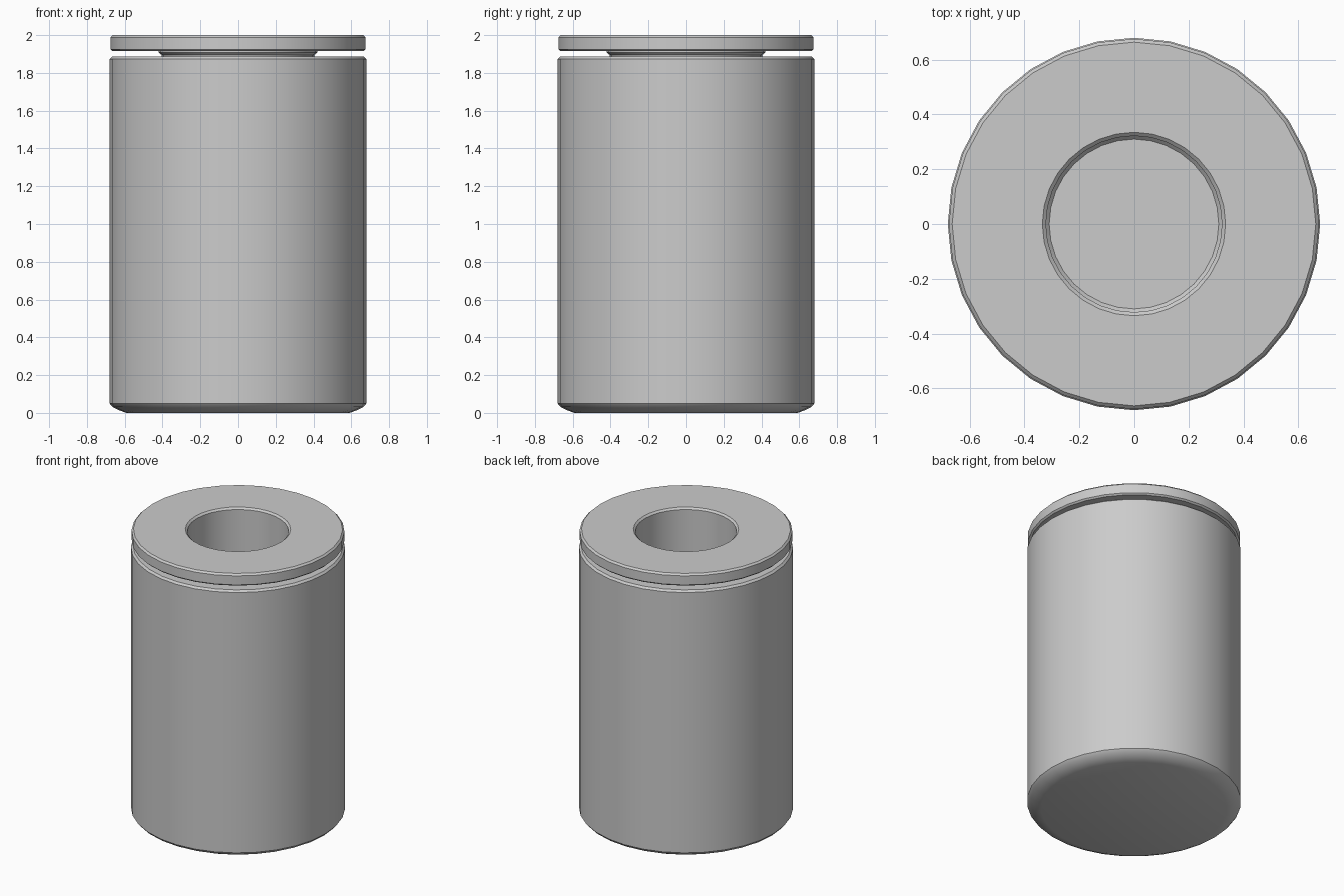
import bpy, bmesh, math

if "Cube" in bpy.data.objects:
    bpy.data.objects.remove(bpy.data.objects["Cube"])

SIDES = 32


def lathe(name, profile):
    """Revolve (radius, z) points around z; radius 0 closes the surface."""
    bm = bmesh.new()
    verts = [bm.verts.new((r, 0, z)) for r, z in profile]
    edges = [bm.edges.new(pair) for pair in zip(verts, verts[1:])]
    bmesh.ops.spin(bm, geom=verts + edges, cent=(0, 0, 0), axis=(0, 0, 1),
                   angle=math.tau, steps=SIDES, use_duplicate=False)
    bmesh.ops.remove_doubles(bm, verts=bm.verts, dist=0.0005)
    bmesh.ops.recalc_face_normals(bm, faces=bm.faces)
    mesh = bpy.data.meshes.new(name)
    bm.to_mesh(mesh)
    bm.free()
    obj = bpy.data.objects.new(name, mesh)
    bpy.context.collection.objects.link(obj)
    bpy.ops.object.select_all(action='DESELECT')
    obj.select_set(True)
    bpy.context.view_layer.objects.active = obj
    bpy.ops.object.shade_smooth_by_angle(angle=math.radians(30))
    return obj


# Cylinder body: rounded foot, straight wall, chamfered shoulder, closed core
lathe("body", [
    (0, 0.0), (0.59, 0.0), (0.625, 0.012), (0.665, 0.032), (0.68, 0.05),
    (0.68, 1.873), (0.667, 1.886), (0.405, 1.886),
    # groove neck up to the lid underside
    (0.405, 1.895), (0.42, 1.908), (0.42, 1.915),
    # lid ring with small edge bevels
    (0.665, 1.915), (0.676, 1.925), (0.676, 1.988), (0.664, 2.0),
    # bore with bevelled mouth and floor
    (0.335, 2.0), (0.322, 1.988), (0.322, 0.17), (0.31, 0.157), (0, 0.157),
])
